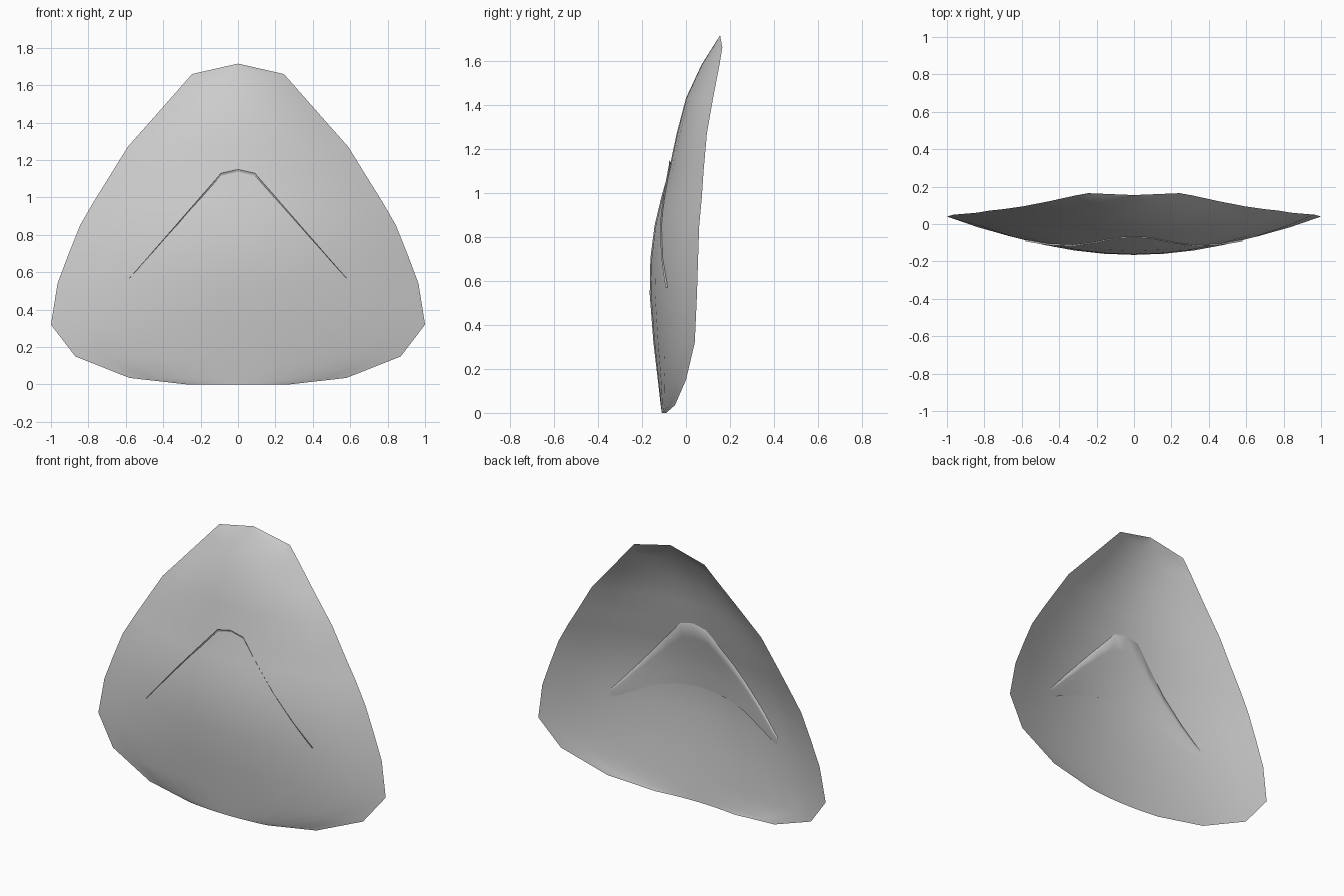
import bpy

if "Cube" in bpy.data.objects:
    bpy.data.objects.remove(bpy.data.objects["Cube"])

# Height, half width, centre depth, rim depth of the curved plate
ROWS = [(0, .27, -.11, -.09), (.035, .58, -.115, -.05), (.15, .87, -.128, 0),
        (.32, 1, -.148, .04), (.54, .965, -.165, .05), (.7, .905, -.162, .055),
        (.85, .845, -.143, .06), (.98, .77, -.112, .072), (1.1, .695, -.078, .08),
        (1.27, .59, -.042, .095), (1.43, .448, 0, .123), (1.58, .316, .07, .152),
        (1.66, .245, .12, .165), (1.715, .002, .155, .155)]


def depth(x, z):
    """Depth of the plate surface at x, z."""
    for a, b in zip(ROWS, ROWS[1:]):
        if z <= b[0]:
            t = (z - a[0]) / (b[0] - a[0])
            w, yc, yr = (p + (q - p) * t for p, q in zip(a[1:], b[1:]))
            return yc + (yr - yc) * (x / w) ** 2
    return ROWS[-1][2]


def sheet(name, rows):
    """Smooth open sheet from a grid of points."""
    n = len(rows[0])
    verts = [p for row in rows for p in row]
    faces = [(r * n + c, r * n + c + 1, (r + 1) * n + c + 1, (r + 1) * n + c)
             for r in range(len(rows) - 1) for c in range(n - 1)]
    mesh = bpy.data.meshes.new(name)
    mesh.from_pydata(verts, [], faces)
    mesh.polygons.foreach_set("use_smooth", [True] * len(faces))
    obj = bpy.data.objects.new(name, mesh)
    bpy.context.collection.objects.link(obj)
    return obj


# Main curved plate
N = 12
params = [2 * i / N - 1 for i in range(N + 1)]
sheet("curved_plate", [[(t * w, yc + (yr - yc) * t * t, z) for t in params]
                       for z, w, yc, yr in ROWS])

# Boomerang shaped backing, its upper edge just breaking through the front
# Half outline: x, lower height, upper height
HALF = [(0, .70, 1.15), (.09, .695, 1.13), (.2, .68, 1.004), (.32, .64, .866),
        (.45, .575, .717), (.54, .53, .614), (.58, .525, .57)]
outline = [(-x, lo, hi) for x, lo, hi in reversed(HALF[1:])] + HALF
backing = []
for t, offset in ((0, .006), (.25, .008), (.5, .008), (.75, .008), (.95, .006), (1, -.008)):
    row = []
    for x, lo, hi in outline:
        z = lo + (hi - lo) * t
        row.append((x, depth(x, z) + offset, z))
    backing.append(row)
sheet("backing_strip", backing)
